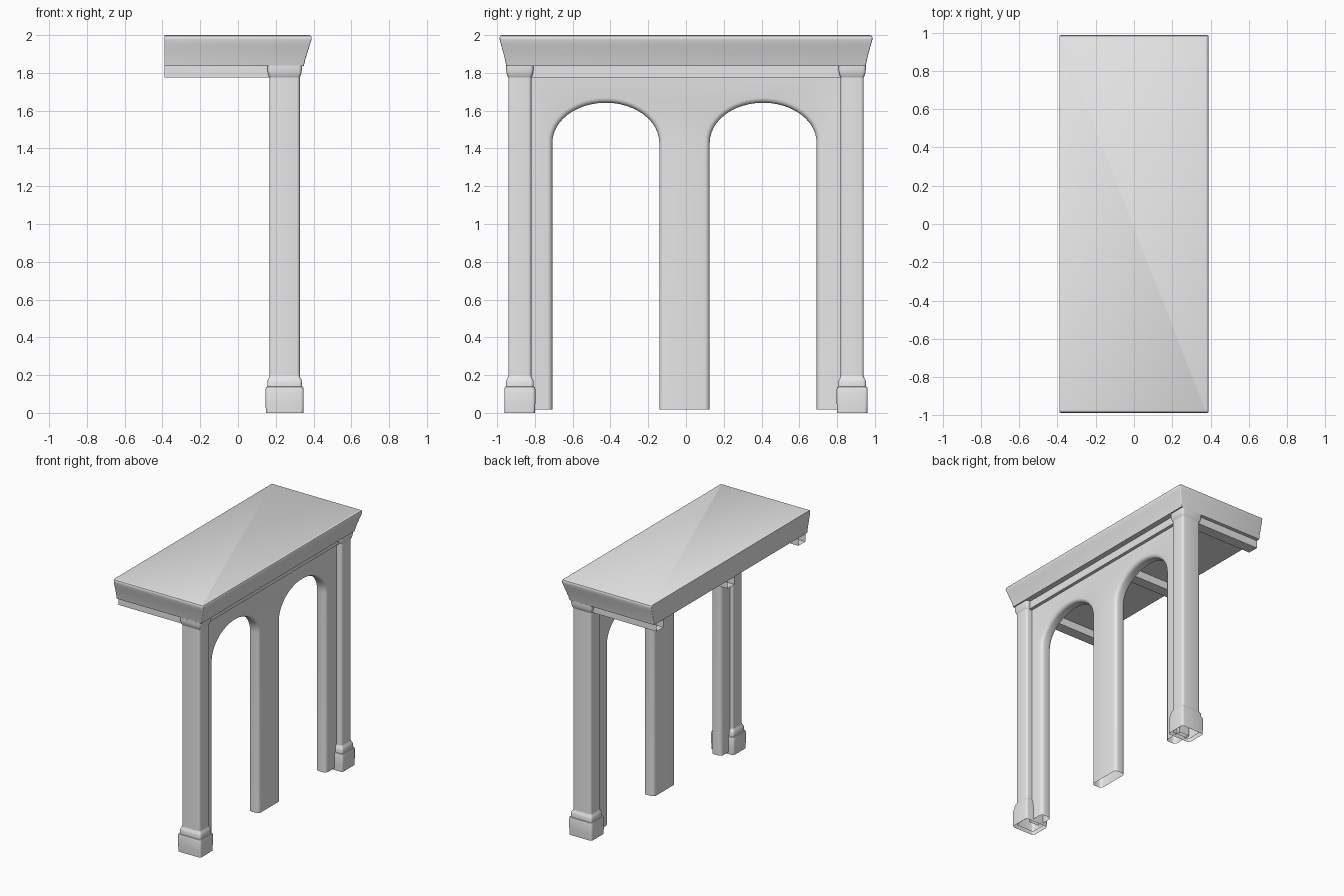
import bpy, bmesh
from math import sin, cos, pi, radians

cube = bpy.data.objects.get("Cube")
if cube:
    bpy.data.objects.remove(cube, do_unlink=True)

stone = bpy.data.materials.new("pale_stone")
stone.diffuse_color = (0.8, 0.8, 0.8, 1)
stone.use_nodes = True
stone.node_tree.nodes["Principled BSDF"].inputs["Base Color"].default_value = (0.8, 0.8, 0.8, 1)


def finish(name, bm):
    """Turn a bmesh into a shaded object."""
    mesh = bpy.data.meshes.new(name)
    bm.to_mesh(mesh)
    bm.free()
    mesh.materials.append(stone)
    obj = bpy.data.objects.new(name, mesh)
    bpy.context.collection.objects.link(obj)
    bpy.ops.object.select_all(action='DESELECT')
    obj.select_set(True)
    bpy.context.view_layer.objects.active = obj
    bpy.ops.object.shade_smooth_by_angle(angle=radians(35))
    return obj


def rounded_rect(x0, x1, y0, y1, r, steps=4):
    corners = [(x1 - r, y1 - r), (x0 + r, y1 - r), (x0 + r, y0 + r), (x1 - r, y0 + r)]
    return [(cx + r * cos((q + s / steps) * pi / 2), cy + r * sin((q + s / steps) * pi / 2))
            for q, (cx, cy) in enumerate(corners) for s in range(steps + 1)]


def loft(name, sections, bottom=True, top=True):
    """Stack rounded rectangles given as (z, x0, x1, y0, y1, radius)."""
    bm = bmesh.new()
    rings = [[bm.verts.new((x, y, z)) for x, y in rounded_rect(*rect)] for z, *rect in sections]
    for low, high in zip(rings, rings[1:]):
        for i in range(len(low)):
            j = (i + 1) % len(low)
            bm.faces.new((low[i], low[j], high[j], high[i]))
    if bottom:
        bm.faces.new(rings[0][::-1])
    if top:
        bm.faces.new(rings[-1])
    return finish(name, bm)


def beam(name, x0, x1, y0, y1, open_end=False):
    """Box under the roof, bevelled along its lower edges."""
    z0, z1 = 1.775, 1.838
    bm = bmesh.new()
    bmesh.ops.create_cube(bm, size=1)
    for v in bm.verts:
        v.co = (x1 if v.co.x > 0 else x0, y1 if v.co.y > 0 else y0, z1 if v.co.z > 0 else z0)
    if open_end:
        ends = [f for f in bm.faces if f.normal.x < -0.9]
        bmesh.ops.delete(bm, geom=ends, context='FACES')
    return finish(name, bm)


# Roof slab: flared on three sides, cut straight at the back edge
flare = [(1.836, 0.042), (1.87, 0.034), (1.91, 0.022), (1.95, 0.009),
         (1.975, 0.001), (1.987, 0), (1.996, 0.004), (2.0, 0.014)]
loft("roof_slab", [(z, -0.39, 0.39 - d, -0.987 + d * 0.85, 0.987 - d * 0.85, 0.006)
                   for z, d in flare])

# Columns with plinths and capitals
COL_X, COL_Y, HALF_X, HALF_Y = 0.247, 0.88, 0.08, 0.061


def column_part(name, side, profile, **caps):
    cy = side * COL_Y
    loft(name, [(z, COL_X - HALF_X - d, COL_X + HALF_X + d,
                 cy - HALF_Y - d, cy + HALF_Y + d, 0.016) for z, d in profile], **caps)


plinth = [(0, 0.019), (0.05, 0.021), (0.125, 0.021), (0.137, 0.018), (0.139, 0.012),
          (0.165, 0.012), (0.178, 0.008), (0.188, 0.002), (0.195, 0)]
capital = [(1.775, 0), (1.785, 0.005), (1.8, 0.009), (1.815, 0.011), (1.838, 0.011)]
for label, side in (("front", -1), ("back", 1)):
    column_part(label + "_plinth", side, plinth, bottom=False, top=False)
    column_part(label + "_column", side, [(0.015, 0), (1.78, 0)], bottom=False, top=False)
    column_part(label + "_capital", side, capital)

# Arcade wall: one outline with two arched openings
FLOOR, SPRING, RISE, HALF_SPAN = 0.017, 1.43, 0.212, 0.283
WALL_BACK, WALL_FRONT, SHIFT = 0.19, 0.28, -0.008
outline = [(-0.85, 1.838), (-0.85, FLOOR)]
for c in (-0.4165 + SHIFT, 0.4165 + SHIFT):
    outline.append((c - HALF_SPAN, FLOOR))
    for i in range(25):
        a = pi * i / 24
        outline.append((c - HALF_SPAN * cos(a), SPRING + RISE * sin(a)))
    outline.append((c + HALF_SPAN, FLOOR))
outline += [(0.85, FLOOR), (0.85, 1.838)]

bm = bmesh.new()
face = bm.faces.new([bm.verts.new((WALL_BACK, y, z)) for y, z in outline])
ext = bmesh.ops.extrude_face_region(bm, geom=[face])
for v in ext["geom"]:
    if isinstance(v, bmesh.types.BMVert):
        v.co.x = WALL_FRONT
bmesh.ops.recalc_face_normals(bm, faces=bm.faces)


def on_opening(v):
    return abs(v.co.y) < 0.8 and v.co.z < 1.7


# Round the rims of the openings on both wall faces
rims = [e for e in bm.edges
        if all(on_opening(v) for v in e.verts)
        and abs(e.verts[0].co.x - e.verts[1].co.x) < 1e-5
        and abs(e.verts[0].co.z - e.verts[1].co.z)
        + (abs(e.verts[0].co.z - FLOOR) > 1e-4) > 1e-4]
bmesh.ops.bevel(bm, geom=rims, offset=0.027, offset_type='OFFSET', segments=4,
                profile=0.5, affect='EDGES', clamp_overlap=False)
bm.normal_update()
soles = [f for f in bm.faces if f.normal.z < -0.9 and f.calc_center_median().z < 0.05]
bmesh.ops.delete(bm, geom=soles, context='FACES')
finish("arcade_wall", bm)

# Beams: one along the wall, three running back under the roof
beam("wall_beam", 0.18, 0.305, -0.83, 0.83)
for label, y in (("front", -COL_Y), ("middle", 0), ("back", COL_Y)):
    beam(label + "_cross_beam", -0.39, 0.2, y - 0.043, y + 0.043, open_end=True)
